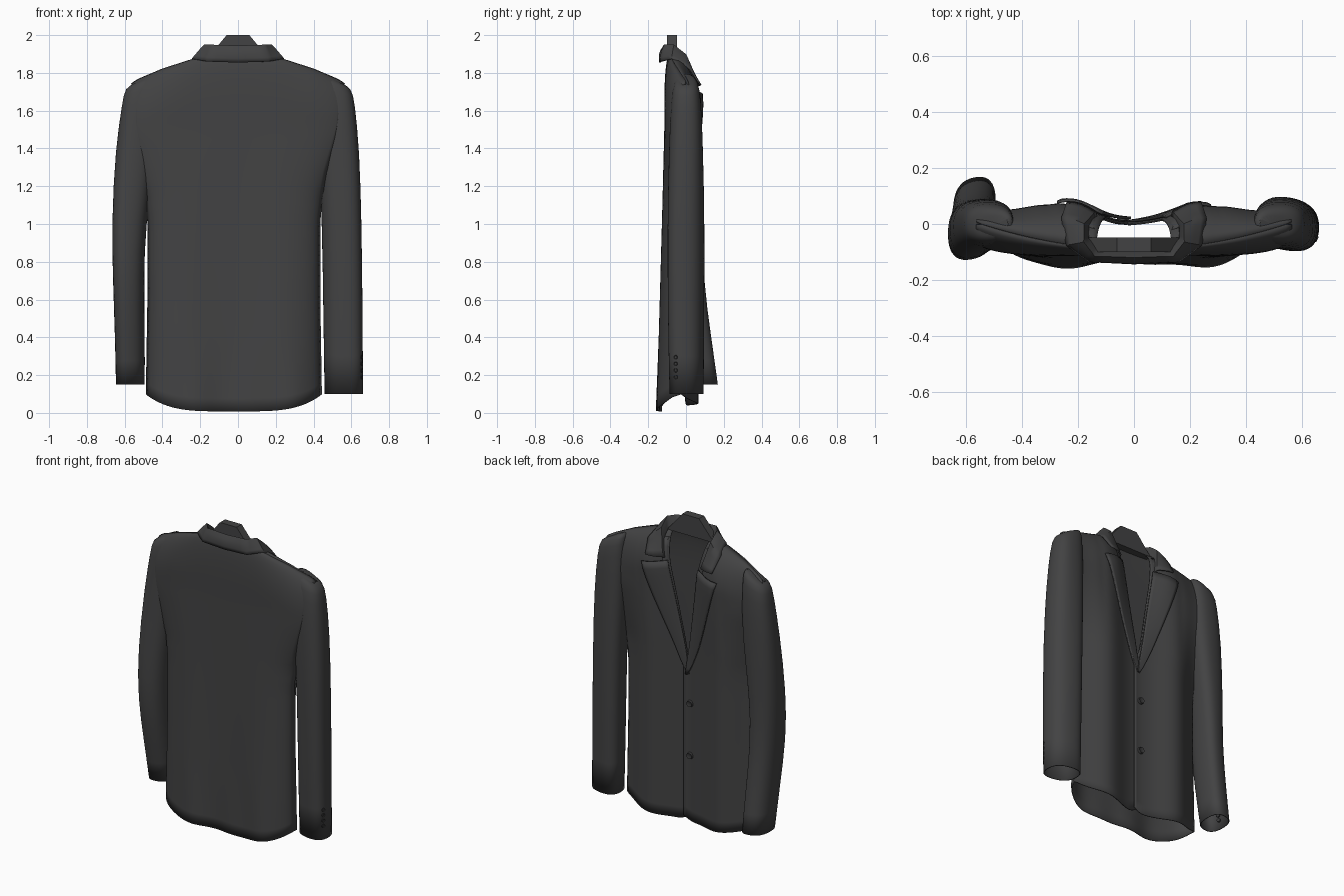
import bpy, bmesh, math
from mathutils import Vector

if "Cube" in bpy.data.objects:
    bpy.data.objects.remove(bpy.data.objects["Cube"])


def material(name, rgb):
    m = bpy.data.materials.new(name)
    m.use_nodes = True
    m.diffuse_color = (*rgb, 1)
    m.node_tree.nodes["Principled BSDF"].inputs["Base Color"].default_value = (*rgb, 1)
    return m


CLOTH = material("charcoal cloth", (0.055, 0.055, 0.056))
BUTTON = material("dark button", (0.04, 0.04, 0.041))


def finish(name, bm, mat=CLOTH, thick=0, subdiv=0, angle=50):
    bmesh.ops.remove_doubles(bm, verts=bm.verts, dist=0.0004)
    bmesh.ops.recalc_face_normals(bm, faces=bm.faces)
    me = bpy.data.meshes.new(name)
    bm.to_mesh(me)
    bm.free()
    me.materials.append(mat)
    ob = bpy.data.objects.new(name, me)
    bpy.context.collection.objects.link(ob)
    if subdiv:
        ob.modifiers.new("smooth", "SUBSURF").levels = subdiv
    if thick:
        mod = ob.modifiers.new("cloth thickness", "SOLIDIFY")
        mod.thickness, mod.offset = thick, 0
    bpy.ops.object.select_all(action="DESELECT")
    ob.select_set(True)
    bpy.context.view_layer.objects.active = ob
    bpy.ops.object.shade_smooth_by_angle(angle=math.radians(angle))


def grid(name, fn, nu, nv, **kw):
    """Surface from a function of two parameters running 0..1."""
    bm = bmesh.new()
    vs = [[bm.verts.new(fn(i / nu, j / nv)) for i in range(nu + 1)] for j in range(nv + 1)]
    for a, b in zip(vs, vs[1:]):
        for i in range(nu):
            bm.faces.new((a[i], a[i + 1], b[i + 1], b[i]))
    finish(name, bm, **kw)


def lerp_table(table, v):
    for (a, p), (b, q) in zip(table, table[1:]):
        if v <= b:
            return p + (q - p) * max(0, (v - a) / (b - a))
    return table[-1][1]


def clamp(v):
    return max(0.0, min(1.0, v))


# Shape of the body: half width by height, shoulder height by distance from centre
WIDTH = [(0, .465), (.6, .455), (1, .455), (1.25, .485), (1.5, .545), (1.76, .565)]
SHOULDER = [(0, 1.88), (.2, 1.88), (.26, 1.865), (.4, 1.82), (.53, 1.765), (.6, 1.72)]


def width(z):
    return lerp_table(WIDTH, z)


def shift(z):
    return -.022 * clamp((1.7 - z) / .5)


def surface_y(x, z, front):
    ax = abs(x)
    ridge = -.09 + .3 * ax * ax
    top = clamp((lerp_table(SHOULDER, ax) - z) / .24)
    round_top = math.sqrt(1 - (1 - top) ** 2)
    # the side seam closes below the armhole and opens into the sleeve above it
    limit = width(z) + .09 * clamp((z - 1.15) / .3)
    round_side = math.sqrt(max(0, 1 - (ax / limit) ** 4))
    bump = math.exp(-((ax - .27) / .15) ** 2)
    low = clamp(1 - z / 1.5)
    if front:
        y = -.005 + .07 * bump + .06 * clamp((ax - .3) / .2) * clamp((z - 1.1) / .4)
    else:
        y = -.112 - .02 * low - .025 * bump * low
        y -= .006 * math.sin(24 * x) * clamp(1 - z / .4)
    return ridge + (y - ridge) * round_top * round_side


def roll_edge(z):
    return .15 * clamp((z - 1) / .85)


def column(u, v, inner, hem):
    """Position between an inner edge and the side seam, hem to shoulder."""
    t = 1 - (1 - v) ** 1.5
    flat = hem + (1.76 - hem) * t
    x = inner(flat) + (width(flat) - inner(flat)) * u
    z = hem + (lerp_table(SHOULDER, x) - hem) * t
    return min(x, width(z)), z


def back_panel(u, v):
    s = 2 * u - 1
    x, z = column(abs(s), v, lambda h: 0, .008 + .09 * abs(s) ** 4)
    x = math.copysign(x, s)
    return x + shift(z), surface_y(x, z, False), z


grid("jacket_back", back_panel, 48, 40, thick=.006)


# Front panels, lapels: one per side
def front_side(side, label):
    lift = .012 if side < 0 else 0
    overlap = .03 if side < 0 else 0

    def panel(u, v):
        hem = .04 + .058 * u ** 3 + .03 * max(0, 1 - u * 6) ** 2
        x, z = column(u, v, lambda h: roll_edge(h) - overlap * clamp((1.1 - h) / .1), hem)
        y = surface_y(x, z, True) + lift * (1 - u) * clamp((1.88 - z) * 4)
        return side * x + shift(z), y, z

    def lapel(u, v):
        z = 1.0 + .71 * v
        inner = roll_edge(z) - .012
        outer = .005 + .27 * v ** .88
        x = inner + (outer - inner) * u
        y = surface_y(x, z, True) + .012 + lift + .01 * math.sin(math.pi * u) * v
        return side * x + shift(z), y, z - .03 * u * v

    def facing(u, v):
        # folded edge that runs from the roll line up under the collar
        z = 1.0 + .84 * v
        x = roll_edge(z) - .012 + .04 * u * v
        return side * x + shift(z), surface_y(x, z, True) + .012 * u, z

    grid(label + "_front_panel", panel, 24, 40, thick=.006)
    grid(label + "_lapel", lapel, 8, 16, thick=.01)
    grid(label + "_lapel_facing", facing, 3, 16, thick=.006)


front_side(1, "left")
front_side(-1, "right")

# Folded collar: each station has inner foot, fold and outer edge
STATIONS = [
    ((0, -.09, 1.87), (0, -.12, 1.94), (0, -.137, 1.855)),
    ((.12, -.085, 1.87), (.14, -.115, 1.945), (.16, -.133, 1.86)),
    ((.165, -.05, 1.87), (.18, -.065, 1.945), (.24, -.075, 1.875)),
    ((.165, -.015, 1.84), (.18, -.002, 1.895), (.258, .02, 1.82)),
    ((.135, .02, 1.72), (.14, .045, 1.73), (.24, .078, 1.735)),
]


def collar(u, v):
    side = -1 if u < .5 else 1
    k = abs(2 * u - 1) * (len(STATIONS) - 1)
    i = min(int(k), len(STATIONS) - 2)
    rows = [Vector(a).lerp(Vector(b), k - i) for a, b in zip(STATIONS[i], STATIONS[i + 1])]
    p = rows[0].lerp(rows[1], v * 2) if v < .5 else rows[1].lerp(rows[2], v * 2 - 1)
    p.y += .01 * math.sin(math.pi * max(0, v * 2 - 1)) * (k / 2 - 1)
    return side * p.x, p.y, p.z


grid("collar", collar, 32, 8, thick=.009)

# Raised collar stand at the nape
bm = bmesh.new()
half = [(.17, 1.87), (.11, 1.94), (.06, 2.0)]
outline = half + [(-x, z) for x, z in reversed(half)]
face = bm.faces.new([bm.verts.new((x, -.1, z)) for x, z in outline])
ext = bmesh.ops.extrude_face_region(bm, geom=[face])
bmesh.ops.translate(bm, vec=(0, .052, 0),
                    verts=[e for e in ext["geom"] if isinstance(e, bmesh.types.BMVert)])
finish("collar_stand", bm, angle=30)

# Sleeves: rows of height, centre x, half width, centre y, half depth
LEFT = [(1.772, .49, .05, 0, .03), (1.752, .515, .085, 0, .06), (1.67, .522, .094, 0, .078),
        (1.4, .535, .106, 0, .088), (1.0, .55, .103, 0, .095), (.5, .556, .102, 0, .092),
        (.1, .56, .1, .003, .086)]
RIGHT = [(1.772, .49, .05, 0, .03), (1.752, .515, .083, 0, .06), (1.67, .52, .09, 0, .078),
         (1.4, .54, .108, 0, .088), (1.0, .58, .087, -.018, .102), (.7, .58, .08, -.022, .11),
         (.4, .572, .077, .025, .105), (.15, .57, .074, .065, .1)]


def boxy(v):
    return math.copysign(abs(v) ** .8, v)


def sleeve(rows, side, label, skew):
    bm = bmesh.new()
    n = 20
    rings = []
    for z, cx, hx, cy, hy in rows:
        ring = []
        lean = skew * clamp((1.6 - z) / .6)
        for i in range(n):
            a = 2 * math.pi * i / n
            c, s = boxy(math.cos(a)), boxy(math.sin(a))
            drop = .03 * c * clamp((z - 1.5) / .1)
            ring.append(bm.verts.new((side * (cx + hx * c), cy + hy * s - lean * hx * c, z - drop)))
        rings.append(ring)
    for a, b in zip(rings, rings[1:]):
        for i in range(n):
            bm.faces.new((a[i], a[(i + 1) % n], b[(i + 1) % n], b[i]))
    bm.faces.new(rings[0])
    finish(label + "_sleeve", bm, subdiv=1, thick=.006, angle=70)


sleeve(LEFT, 1, "left", .15)
sleeve(RIGHT, -1, "right", .2)


# Buttons: discs with a raised rim
def button(name, place, axis, radius):
    bm = bmesh.new()
    turn = Vector((0, 0, 1)).rotation_difference(Vector(axis)).to_matrix().to_4x4()
    bmesh.ops.create_cone(bm, cap_ends=True, segments=16, radius1=radius,
                          radius2=radius * .85, depth=.014)
    top = max(bm.faces, key=lambda f: f.calc_center_median().z)
    bmesh.ops.inset_region(bm, faces=[top], thickness=radius * .25, depth=-.003)
    bmesh.ops.transform(bm, matrix=turn, verts=bm.verts)
    bmesh.ops.translate(bm, vec=place, verts=bm.verts)
    finish(name, bm, mat=BUTTON, angle=30)


for name, z in (("upper", .81), ("lower", .47)):
    button(name + "_front_button", (-.04, surface_y(.02, z, True) + .02, z), (0, 1, 0), .022)
for i in range(4):
    rise = .035 * i
    button("left_cuff_button", (.65, -.052, .19 + rise), (1, -.5, 0), .012)
    button("right_cuff_button", (-.636, .025 - .15 * rise, .21 + rise), (-1, -.4, 0), .012)
